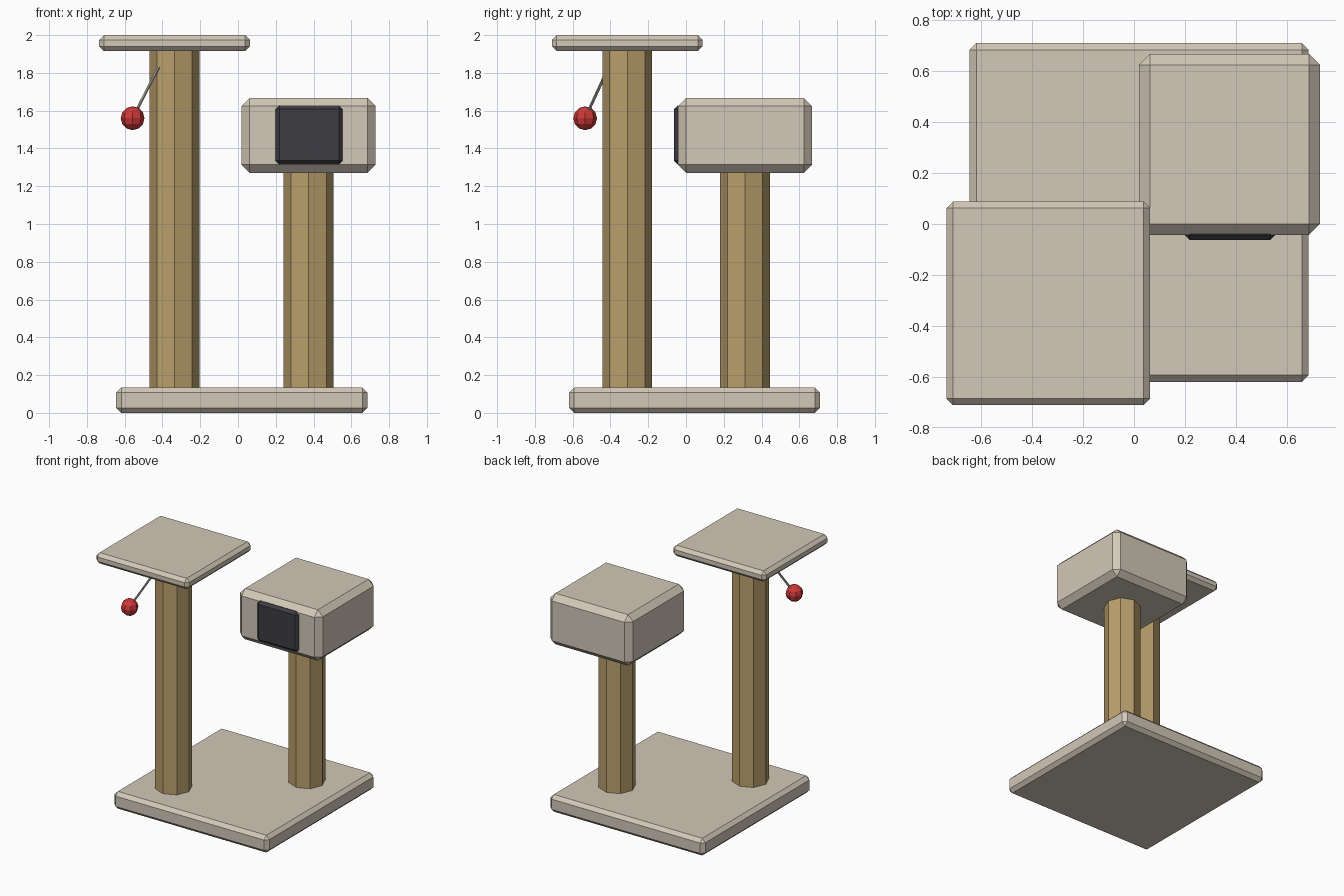
import bpy
from mathutils import Vector

cube = bpy.data.objects.get("Cube")
if cube:
    bpy.data.objects.remove(cube, do_unlink=True)


def material(name, rgb):
    m = bpy.data.materials.new(name)
    m.use_nodes = True
    color = (*rgb, 1)
    m.diffuse_color = color
    m.node_tree.nodes["Principled BSDF"].inputs["Base Color"].default_value = color
    return m


carpet = material("beige carpet", (0.65, 0.58, 0.48))
sisal = material("tan sisal", (0.49, 0.35, 0.15))
dark = material("dark opening", (0.048, 0.045, 0.055))
red = material("red", (0.62, 0.04, 0.04))
gray = material("gray cord", (0.42, 0.39, 0.35))


def finish(name, mat):
    ob = bpy.context.object
    ob.name = ob.data.name = name
    ob.data.materials.append(mat)
    return ob


def box(name, mat, center, size, bevel):
    """Box with a single-step chamfer on every edge."""
    bpy.ops.mesh.primitive_cube_add(size=1, location=center)
    ob = finish(name, mat)
    ob.scale = size
    bpy.ops.object.transform_apply(location=False, rotation=False, scale=True)
    mod = ob.modifiers.new("chamfer", "BEVEL")
    mod.width = bevel
    mod.segments = 1
    mod.limit_method = 'NONE'
    return ob


def rod(name, mat, start, end, radius, sides):
    """Prism running between two points."""
    start, end = Vector(start), Vector(end)
    axis = end - start
    bpy.ops.mesh.primitive_cylinder_add(vertices=sides, radius=radius, depth=axis.length,
                                        location=(start + end) / 2)
    ob = finish(name, mat)
    ob.rotation_euler = axis.to_track_quat('Z', 'Y').to_euler() if axis.x or axis.y else (0, 0, 0)
    return ob


# Base and the two octagonal posts
tall = (-0.336, -0.311)
short = (0.374, 0.312)
box("base", carpet, (0.02, 0.045, 0.067), (1.33, 1.33, 0.134), 0.027)
rod("tall_post", sisal, (*tall, 0.12), (*tall, 1.93), 0.132, 8)
rod("short_post", sisal, (*short, 0.12), (*short, 1.29), 0.132, 8)

# Perch on the tall post
box("perch", carpet, (*tall, 1.958), (0.798, 0.798, 0.084), 0.025)

# House with its dark entrance
box("house", carpet, (*short, 1.469), (0.71, 0.71, 0.396), 0.043)
box("entrance", dark, (0.376, -0.02, 1.472), (0.355, 0.086, 0.313), 0.02)

# Hanging ball toy
ball = Vector((-0.558, -0.534, 1.56))
rod("cord", gray, ball, (-0.42, -0.41, 1.83), 0.008, 6)
bpy.ops.mesh.primitive_uv_sphere_add(segments=8, ring_count=6, radius=0.063, location=ball)
finish("toy_ball", red)
